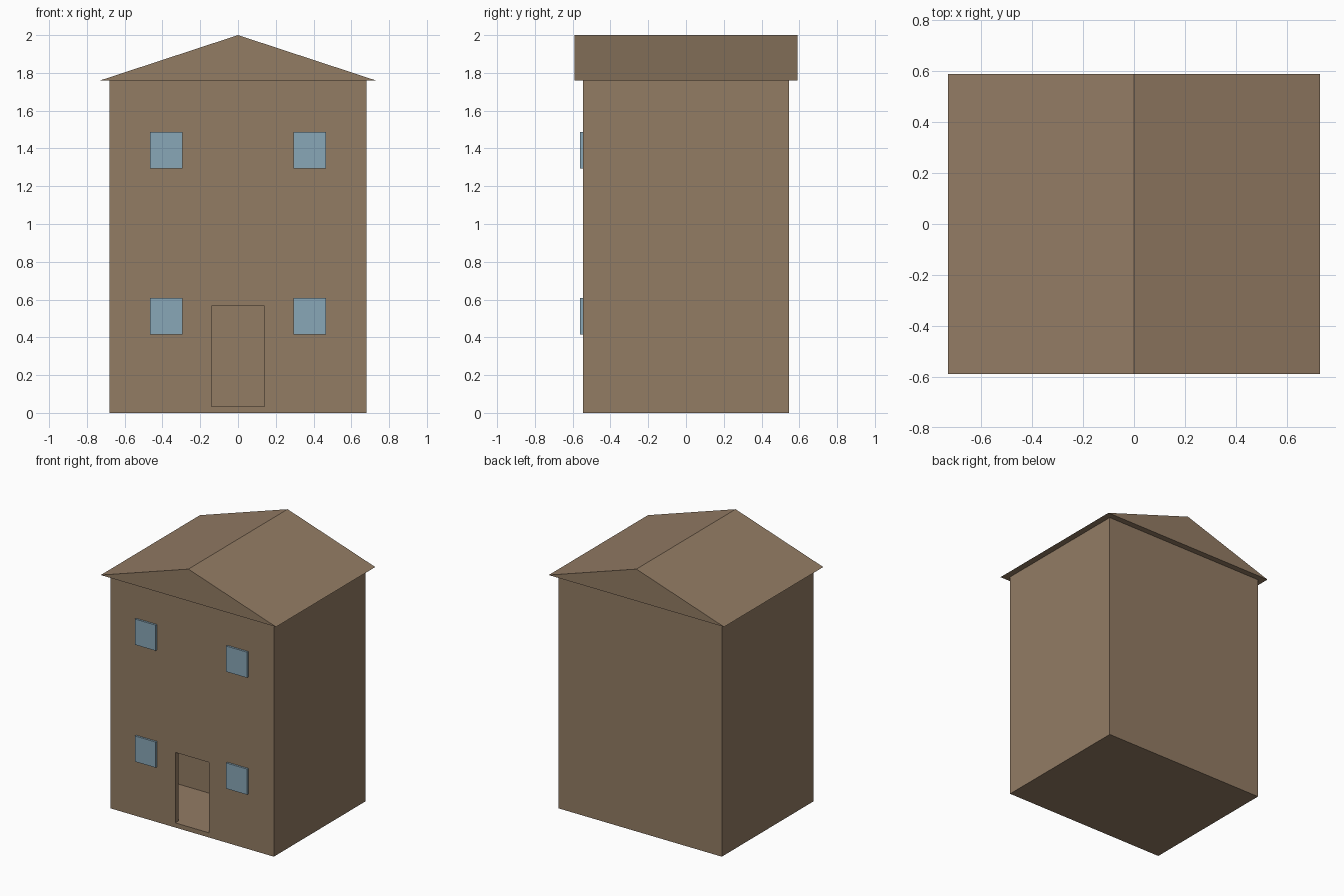
import bpy
import bmesh

old = bpy.data.objects.get("Cube")
if old:
    bpy.data.objects.remove(old, do_unlink=True)


def material(name, colour):
    m = bpy.data.materials.new(name)
    m.use_nodes = True
    m.diffuse_color = colour
    m.node_tree.nodes["Principled BSDF"].inputs["Base Color"].default_value = colour
    return m


brown = material("warm brown", (0.29, 0.2, 0.127, 1))
glass = material("pale blue glass", (0.25, 0.385, 0.475, 1))


def prism(name, profile, y0, y1, mat):
    """Extrude an x-z profile from y0 to y1."""
    bm = bmesh.new()
    face = bm.faces.new([bm.verts.new((x, y0, z)) for x, z in profile])
    ext = bmesh.ops.extrude_face_region(bm, geom=[face])
    for v in ext["geom"]:
        if isinstance(v, bmesh.types.BMVert):
            v.co.y = y1
    bmesh.ops.recalc_face_normals(bm, faces=bm.faces[:])
    mesh = bpy.data.meshes.new(name)
    bm.to_mesh(mesh)
    bm.free()
    mesh.materials.append(mat)
    obj = bpy.data.objects.new(name, mesh)
    bpy.context.collection.objects.link(obj)
    return obj


def box(name, x0, x1, y0, y1, z0, z1, mat=brown):
    return prism(name, [(x0, z0), (x1, z0), (x1, z1), (x0, z1)], y0, y1, mat)


def cut(target, cutter):
    """Subtract the cutter from the target, then discard it."""
    mod = target.modifiers.new("cut", "BOOLEAN")
    mod.operation = "DIFFERENCE"
    mod.solver = "EXACT"
    mod.object = cutter
    bpy.context.view_layer.objects.active = target
    bpy.ops.object.modifier_apply(modifier=mod.name)
    bpy.data.objects.remove(cutter, do_unlink=True)


FRONT, WALL = -0.545, 0.04
SILL, DOOR_TOP = 0.035, 0.565

# Walls, with an entrance room behind an open doorway
walls = box("walls", -0.68, 0.68, FRONT, -FRONT, 0, 1.765)
cut(walls, box("room_cutter", -0.64, 0.64, FRONT + WALL, -0.02, SILL, 0.85))
cut(walls, box("doorway_cutter", -0.155, 0.155, FRONT - 0.1, FRONT + 0.1, SILL, DOOR_TOP))

# Gabled roof
prism("roof", [(-0.73, 1.76), (0.73, 1.76), (0, 2)], -0.59, 0.59, brown)

# Door posts and windows on both sides
for side, label in ((1, "left"), (-1, "right")):
    x0, x1 = sorted((side * 0.14, side * 0.155))
    box(f"door_post_{label}", x0, x1, FRONT, FRONT + WALL, SILL, DOOR_TOP)
    x0, x1 = sorted((side * 0.293, side * 0.467))
    for level, z in (("lower", 0.415), ("upper", 1.295)):
        box(f"{level}_window_{label}", x0, x1, FRONT - 0.015, FRONT + 0.005, z, z + 0.193, glass)
